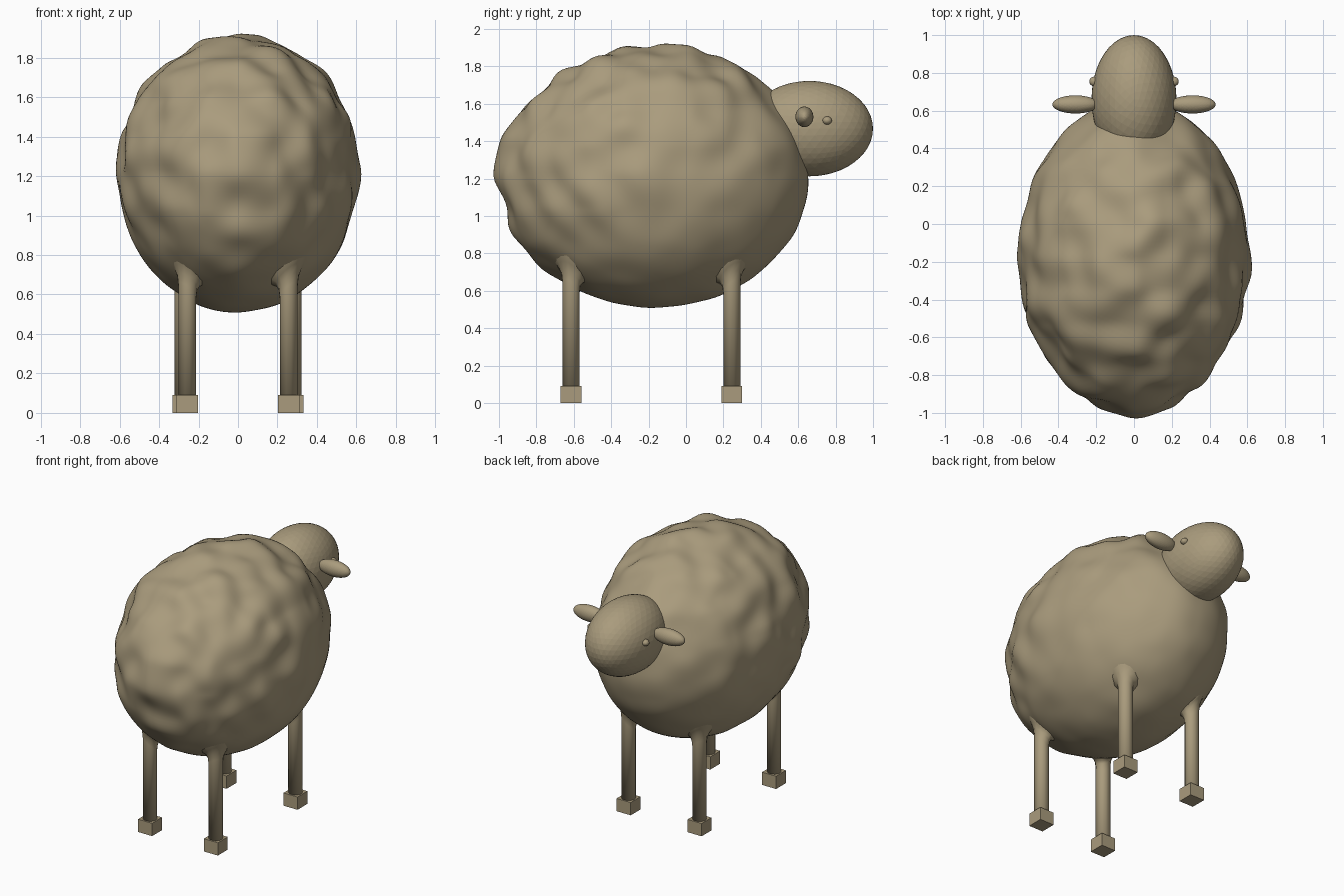
import bpy, bmesh, math
from mathutils import Vector, noise

cube = bpy.data.objects.get("Cube")
if cube:
    bpy.data.objects.remove(cube, do_unlink=True)

tan = bpy.data.materials.new("wool_tan")
tan.use_nodes = True
colour = (0.40, 0.33, 0.205, 1)
tan.diffuse_color = colour
tan.node_tree.nodes["Principled BSDF"].inputs["Base Color"].default_value = colour

BODY_C = Vector((0, -0.17, 1.21))
BODY_R = Vector((0.605, 0.825, 0.695))


def finish(name, bm, smooth):
    bmesh.ops.recalc_face_normals(bm, faces=bm.faces)
    for f in bm.faces:
        f.smooth = smooth
    mesh = bpy.data.meshes.new(name)
    bm.to_mesh(mesh)
    bm.free()
    mesh.materials.append(tan)
    obj = bpy.data.objects.new(name, mesh)
    bpy.context.collection.objects.link(obj)
    return obj


def ellipsoid(name, centre, radii, detail, smooth=False, shape=None):
    bm = bmesh.new()
    bmesh.ops.create_icosphere(bm, subdivisions=detail, radius=1)
    for v in bm.verts:
        n = v.co.normalized()
        bump = shape(n) if shape else 0
        v.co = Vector(centre) + Vector(a * r for a, r in zip(n, radii)) + n * bump
    return finish(name, bm, smooth)


def wool(n):
    # Lumps are strongest on the back and rump, fading out under the belly
    p = Vector(a * r for a, r in zip(n, BODY_R))
    weight = min(1, max(0.2, 0.6 + 0.6 * n.z - 0.35 * n.y))
    return 0.045 * weight * noise.noise(p * 5.5) + 0.004


def belly_height(x, y):
    # Height of the underside of the body above a ground point
    a = (x - BODY_C.x) / BODY_R.x
    b = (y - BODY_C.y) / BODY_R.y
    return BODY_C.z - BODY_R.z * math.sqrt(max(0, 1 - a * a - b * b))


def leg(name, x, y, sides=12):
    # Straight shaft whose upper rings flare to follow the belly
    bm = bmesh.new()
    rings = []
    for r, drop in ((0.047, None), (0.047, 0.09), (0.052, 0.045),
                    (0.066, 0.015), (0.09, -0.004), (0.1, -0.03)):
        ring = []
        for i in range(sides):
            t = math.tau * (i + 0.5) / sides
            px, py = x + r * math.cos(t), y + r * math.sin(t)
            z = 0.08 if drop is None else belly_height(px, py) - drop
            ring.append(bm.verts.new((px, py, z)))
        rings.append(ring)
    for low, high in zip(rings, rings[1:]):
        for i in range(sides):
            j = (i + 1) % sides
            bm.faces.new((low[i], low[j], high[j], high[i]))
    bm.faces.new(rings[0])
    finish(name, bm, True)


def hoof(name, x, y):
    bm = bmesh.new()
    bmesh.ops.create_cube(bm, size=1)
    for v in bm.verts:
        v.co = Vector((x + v.co.x * 0.11, y + v.co.y * 0.11, 0.045 + v.co.z * 0.09))
    finish(name, bm, False)


# Body and head
ellipsoid("woolly_body", BODY_C, BODY_R, 6, True, wool)
ellipsoid("head", (0, 0.66, 1.467), (0.225, 0.34, 0.255), 4)

# Paired parts
for side, s in (("left", 1), ("right", -1)):
    ellipsoid(side + "_ear", (s * 0.31, 0.633, 1.53), (0.122, 0.048, 0.055), 4)
    ellipsoid(side + "_eye", (s * 0.212, 0.755, 1.51), (0.025, 0.025, 0.022), 3)
    for end, x, y in (("head_end", 0.277, 0.245), ("tail_end", 0.257, -0.615)):
        leg(f"{side}_{end}_leg", s * x, y)
        hoof(f"{side}_{end}_hoof", s * x, y)
